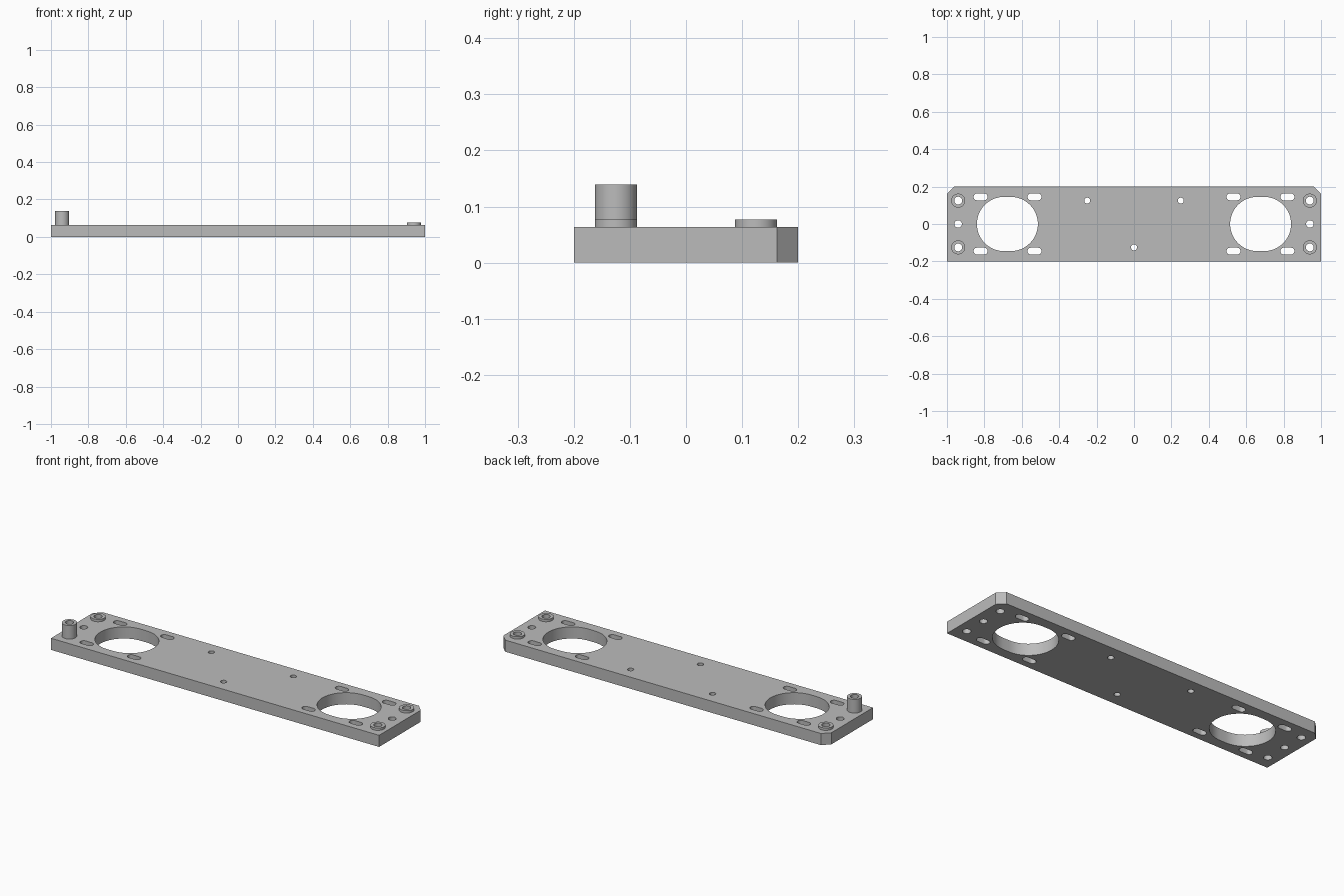
import bpy, bmesh
from math import pi, cos, sin

if "Cube" in bpy.data.objects:
    bpy.data.objects.remove(bpy.data.objects["Cube"])

grey = bpy.data.materials.new("machined grey")
grey.use_nodes = True
colour = (0.5, 0.5, 0.5, 1)
grey.diffuse_color = colour
grey.node_tree.nodes["Principled BSDF"].inputs["Base Color"].default_value = colour

PLATE_TOP = 0.064
END_X, BOLT_Y = 0.94, 0.125
BOLT_R = 0.021


def obround(x, y, r, half=0.0, steps=24):
    """Closed loop: a circle, or a slot when half (straight half length) is set."""
    loop = []
    for side in (1, -1):
        for i in range(steps + (1 if half else 0)):
            a = -pi / 2 + pi * i / steps
            loop.append((x + side * (half + r * cos(a)), y + side * r * sin(a)))
    return loop


def extruded(name, loops, z0, z1):
    """Fill the outer loop minus the inner loops and extrude from z0 to z1."""
    curve = bpy.data.curves.new(name, "CURVE")
    curve.dimensions = "2D"
    curve.fill_mode = "BOTH"
    curve.extrude = (z1 - z0) / 2
    for loop in loops:
        spline = curve.splines.new("POLY")
        spline.points.add(len(loop) - 1)
        for point, (x, y) in zip(spline.points, loop):
            point.co = (x, y, 0, 1)
        spline.use_cyclic_u = True
    obj = bpy.data.objects.new(name, curve)
    bpy.context.collection.objects.link(obj)
    bpy.ops.object.select_all(action="DESELECT")
    obj.select_set(True)
    bpy.context.view_layer.objects.active = obj
    bpy.ops.object.convert(target="MESH")
    obj = bpy.context.object
    obj.name = name

    # Weld caps to walls and lift into place
    bm = bmesh.new()
    bm.from_mesh(obj.data)
    bmesh.ops.remove_doubles(bm, verts=bm.verts, dist=1e-5)
    bmesh.ops.translate(bm, verts=bm.verts, vec=(0, 0, (z0 + z1) / 2))
    bmesh.ops.recalc_face_normals(bm, faces=bm.faces)
    bm.to_mesh(obj.data)
    bm.free()
    obj.data.materials.clear()
    obj.data.materials.append(grey)
    bpy.ops.object.shade_smooth_by_angle(angle=pi / 6)
    return obj


# Plate outline with chamfered back corners
c = 0.0375
loops = [[(-1, -0.2), (1, -0.2), (1, 0.2 - c), (1 - c, 0.2), (c - 1, 0.2), (-1, 0.2 - c)]]

# Openings mirrored at both ends
for s in (-1, 1):
    loops.append(obround(s * 0.677, 0, 0.145, 0.018, 32))
    loops.append(obround(s * END_X, 0, 0.02))
    for t in (-1, 1):
        loops.append(obround(s * END_X, t * BOLT_Y, BOLT_R))
        for x in (0.82, 0.532):
            loops.append(obround(s * x, t * 0.145, 0.0185, 0.019, 12))

# Three small holes in the middle
for x, y in ((-0.25, BOLT_Y), (0.25, BOLT_Y), (0, -BOLT_Y)):
    loops.append(obround(x, y, 0.016))

extruded("base_plate", loops, 0, PLATE_TOP)

# Ring bosses, with one tall standoff at the front right
for s, x_name in ((-1, "right"), (1, "left")):
    for t, y_name in ((-1, "front"), (1, "back")):
        tall = s < 0 and t < 0
        ring = [obround(s * END_X, t * BOLT_Y, r) for r in (0.0375, BOLT_R)]
        name = f"{y_name}_{x_name}_" + ("standoff" if tall else "boss")
        extruded(name, ring, PLATE_TOP, 0.139 if tall else 0.077)
